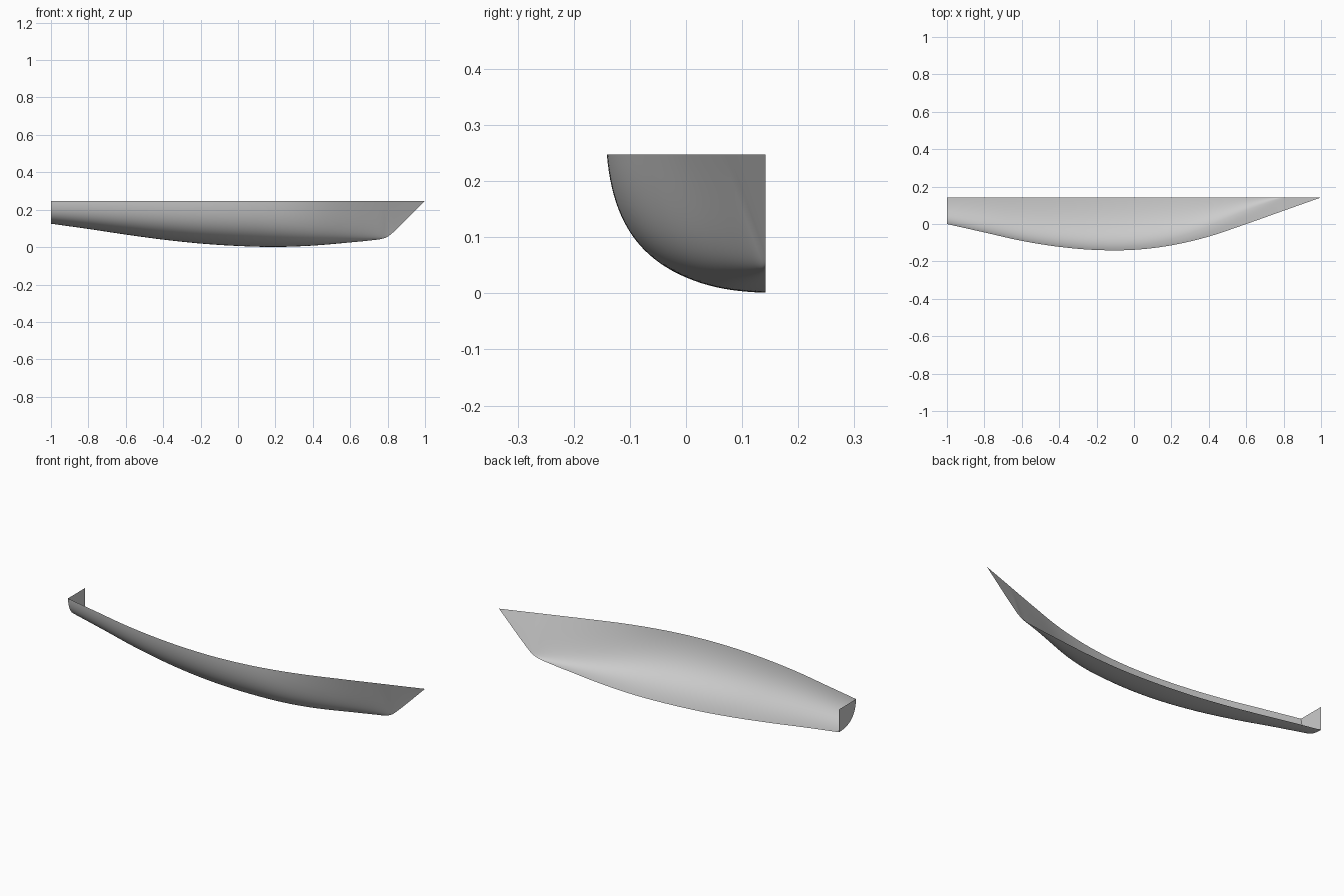
import bpy
import bmesh
from mathutils import Vector
from mathutils.geometry import interpolate_bezier

cube = bpy.data.objects.get("Cube")
if cube:
    bpy.data.objects.remove(cube, do_unlink=True)

DECK_Z = 0.247
CENTRE_Y = 0.142
STATIONS = 120
RIBS = 32

# (x, height) along the keel and stem, (x, half breadth) along the deck edge
KEEL = [(-1, .125), (-.8, .097), (-.6, .067), (-.4, .04), (-.2, .019),
        (0, .006), (.2, .001), (.4, .008), (.6, .025), (.72, .037),
        (.78, .047), (.82, .07), (1, DECK_Z)]
SHEER = [(-1, .142), (-.8, .187), (-.6, .232), (-.4, .264), (-.2, .281),
         (0, .28), (.2, .256), (.4, .209), (.6, .142), (.8, .071), (1, 0)]

grey = bpy.data.materials.new("hull grey")
grey.diffuse_color = (0.6, 0.6, 0.6, 1)
grey.use_nodes = True
grey.node_tree.nodes["Principled BSDF"].inputs["Base Color"].default_value = (0.6, 0.6, 0.6, 1)


def slope(points, i):
    a, b = points[max(i - 1, 0)], points[min(i + 1, len(points) - 1)]
    return (b[1] - a[1]) / (b[0] - a[0])


def fair(points, x):
    """Smooth curve value at x through the given points."""
    i = max(k for k in range(len(points) - 1) if points[k][0] <= x or k == 0)
    (x0, v0), (x1, v1) = points[i], points[i + 1]
    d = x1 - x0
    t = (x - x0) / d
    m0, m1 = slope(points, i) * d, slope(points, i + 1) * d
    a = v0 - v1
    return v0 + t * (m0 + t * (-3 * a - 2 * m0 - m1 + t * (2 * a + m0 + m1)))


def section(x):
    """Rib from the deck edge to the keel: round amidships, a vee at the bow."""
    breadth, keel = max(fair(SHEER, x), 0), fair(KEEL, x)
    w = min(max((x - 0.1) / 0.6, 0), 1)
    w = w * w * (3 - 2 * w)
    chine = min(0.36 * max(0.8 - x, 0) / max(breadth, 0.001), 1)
    deck_edge, root = Vector((1, 1, 0)), Vector((0, 0, 0))
    side = Vector((.95, .3, 0)).lerp(deck_edge.lerp(Vector((chine, .03, 0)), 0.85), w)
    bilge = Vector((.65, .02, 0)).lerp(Vector((chine, 0, 0)), w)
    rib = interpolate_bezier(deck_edge, side, bilge, root, RIBS)
    return [(x, CENTRE_Y - p.x * breadth, keel + p.y * (DECK_Z - keel)) for p in rib]


def finish(name, bm):
    mesh = bpy.data.meshes.new(name)
    bm.to_mesh(mesh)
    bm.free()
    mesh.materials.append(grey)
    obj = bpy.data.objects.new(name, mesh)
    bpy.context.collection.objects.link(obj)
    return obj


# Half hull shell, lofted through the ribs
bm = bmesh.new()
rows = [[bm.verts.new(p) for p in section(-1 + 2 * i / STATIONS)]
        for i in range(STATIONS + 1)]
for a, b in zip(rows, rows[1:]):
    for j in range(RIBS - 1):
        bm.faces.new((a[j], a[j + 1], b[j + 1], b[j]))
bmesh.ops.remove_doubles(bm, verts=bm.verts, dist=0.00005)
hull = finish("half_hull", bm)
bpy.ops.object.select_all(action='DESELECT')
hull.select_set(True)
bpy.context.view_layer.objects.active = hull
bpy.ops.object.shade_smooth_by_angle()

# Flat transom closing the stern
bm = bmesh.new()
outline = section(-1) + [(-1, CENTRE_Y, DECK_Z)]
bm.faces.new([bm.verts.new(p) for p in reversed(outline)])
finish("transom", bm)
